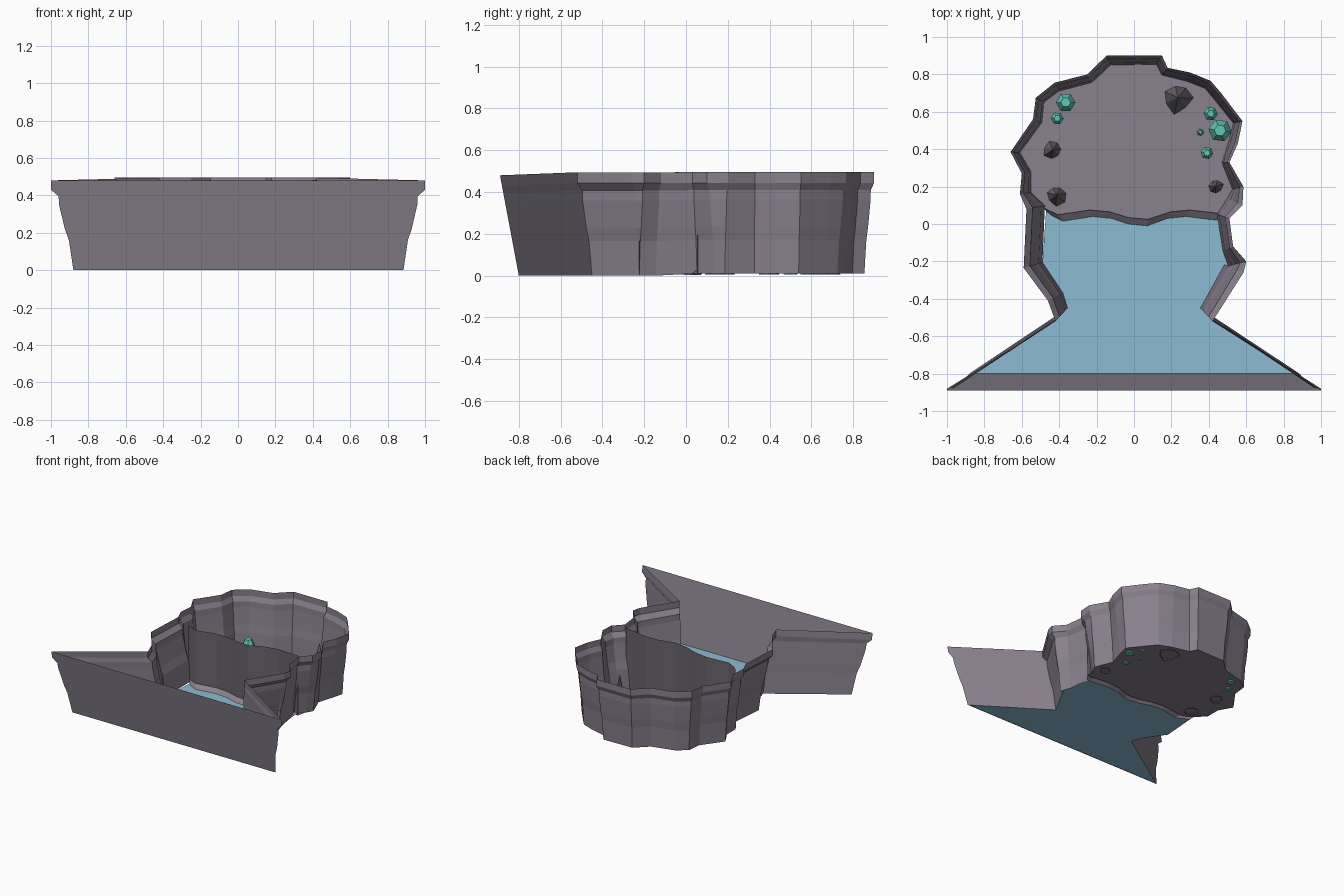
import bpy, math, random
from mathutils import Vector

if "Cube" in bpy.data.objects:
    bpy.data.objects.remove(bpy.data.objects["Cube"])

random.seed(4)


def material(name, rgb):
    m = bpy.data.materials.new(name)
    m.diffuse_color = (*rgb, 1)
    m.use_nodes = True
    m.node_tree.nodes["Principled BSDF"].inputs["Base Color"].default_value = m.diffuse_color
    return m


ROCK = material("rock", (0.25, 0.22, 0.27))
DARK = material("dark_rock", (0.14, 0.13, 0.15))
WATER = material("water", (0.26, 0.50, 0.65))
TEAL = material("teal_crystal", (0.12, 0.58, 0.47))


def build(name, verts, faces, mat):
    me = bpy.data.meshes.new(name)
    me.from_pydata([tuple(v) for v in verts], [], faces)
    me.update()
    me.materials.append(mat)
    ob = bpy.data.objects.new(name, me)
    bpy.context.collection.objects.link(ob)
    return ob


def loft(name, rings, mat, closed=True, caps=False):
    n = len(rings[0])
    faces = []
    for r in range(len(rings) - 1):
        for i in range(n if closed else n - 1):
            j = (i + 1) % n
            faces.append((r * n + i, r * n + j, (r + 1) * n + j, (r + 1) * n + i))
    if caps:
        faces.append(tuple(reversed(range(n))))
        faces.append(tuple(range((len(rings) - 1) * n, len(rings) * n)))
    return build(name, [v for r in rings for v in r], faces, mat)


# Rim outline, clockwise from the left neck: x, y, inset of the wall foot
RIM = [(-.42, -.52, .08), (-.46, -.41, .09), (-.59, -.235, .105), (-.575, .08, .10),
       (-.61, .16, .06), (-.60, .27, .05), (-.66, .385, .05), (-.54, .56, .05),
       (-.525, .675, .05), (-.425, .755, .05), (-.25, .80, .05), (-.147, .90, .055),
       (.15, .90, .055), (.18, .835, .05), (.30, .81, .05), (.41, .765, .05),
       (.47, .695, .05), (.58, .55, .05), (.555, .43, .05), (.51, .33, .04),
       (.585, .20, .06), (.58, .10, .09), (.51, .03, .07), (.53, -.12, .06),
       (.60, -.20, .10), (.585, -.26, .11), (.42, -.52, .08)]
top = [Vector((x, y)) for x, y, _ in RIM]
foot = []
for i, (x, y, d) in enumerate(RIM):
    a = top[i - 1] if i else Vector((-.5, -.58))
    b = top[i + 1] if i < len(RIM) - 1 else Vector((.5, -.58))
    t = ((top[i] - a).normalized() + (b - top[i]).normalized()).normalized()
    foot.append(top[i] + Vector((t.y, -t.x)) * d)
foot[0], foot[-1] = Vector((-.355, -.45)), Vector((.355, -.45))
top += [Vector((1, -.89)), Vector((-1, -.89))]
foot += [Vector((.885, -.80)), Vector((-.88, -.80))]

# Rock wall: shared profile from the foot to the overhanging lip
PROFILE = [(0, 1), (.16, .8), (.22, .62), (.35, .36), (.395, .34), (.43, 0), (.48, 0)]
n_ring = len(RIM)
rings = []
for z, f in PROFILE:
    ring = []
    for i, (p, q) in enumerate(zip(top, foot)):
        v = p.lerp(q, f)
        if i >= n_ring:
            v.y = q.y + (p.y - q.y) * z / .48
            h = z
        else:
            h = .01 + z * 1.01
            if foot[i].y < .05:
                h = z * 1.03
        ring.append((v.x, v.y, h))
    rings.append(ring)
loft("cave_wall", rings, ROCK)

# Wavy shoreline between water and rock floor
SHORE = [(-.47, .07), (-.44, .045), (-.38, .015), (-.22, .04), (-.12, .03), (-.03, 0),
         (.07, -.01), (.18, .03), (.28, .04), (.40, .025), (.45, .02)]
back = [(x * 1.07, y + .035) for x, y in SHORE]

left = [p for p in foot[:4] if p.y < .06]
right = [p for p in foot[20:n_ring] if p.y < .03]
pool = left + [Vector(p) for p in SHORE] + right + foot[n_ring:]
build("water", [(p.x, p.y, .003) for p in pool], [tuple(reversed(range(len(pool))))], WATER)

room = [p for p in foot[4:22] if p.y > .07]
floor = room + [Vector(p) for p in reversed(back)]
build("rock_floor", [(p.x, p.y, .013) for p in floor],
      [tuple(reversed(range(len(floor))))], ROCK)

# Sloped bank and the upright screen of rock behind it
loft("bank", [[(x, y, .003) for x, y in SHORE], [(x, y, .03) for x, y in back]],
     ROCK, closed=False)
loft("dividing_wall", [[(x, y, .013) for x, y in back],
                       [(x, y, .465 + .02 * x / .5) for x, y in back]],
     DARK, closed=False)


# Crystals: six-sided, narrow at the foot, bevelled at the top
def circle(x, y, z, r, n, spin=0.0, jitter=0.0):
    out = []
    for k in range(n):
        a = spin + math.tau * k / n
        s = r * (1 + random.uniform(-jitter, jitter))
        out.append((x + s * math.cos(a), y + s * math.sin(a), z))
    return out


for k, (x, y, r) in enumerate([(-.365, .65, .052), (-.41, .565, .034), (.41, .59, .038),
                               (.46, .50, .062), (.39, .38, .034), (.355, .49, .018)]):
    h = r * 3.1
    loft(f"crystal_{k + 1}", [circle(x, y, .005, r * .55, 6, k),
                              circle(x, y, h * .65, r, 6, k),
                              circle(x, y, h, r * .5, 6, k)], TEAL, caps=True)

# Stalagmites: irregular faceted spikes
for k, (x, y, r, h) in enumerate([(.235, .675, .08, .28), (-.435, .395, .048, .2),
                                  (-.415, .155, .055, .2), (.435, .20, .042, .19)]):
    n = 7
    base = circle(x, y, .005, r, n, k, .2)
    mid = [(x + (p[0] - x) * .5, y + (p[1] - y) * .5, h * .45) for p in base]
    faces = [(i, (i + 1) % n, n + (i + 1) % n, n + i) for i in range(n)]
    faces += [(n + i, n + (i + 1) % n, 2 * n) for i in range(n)]
    build(f"stalagmite_{k + 1}", base + mid + [(x, y, h)], faces, DARK)
